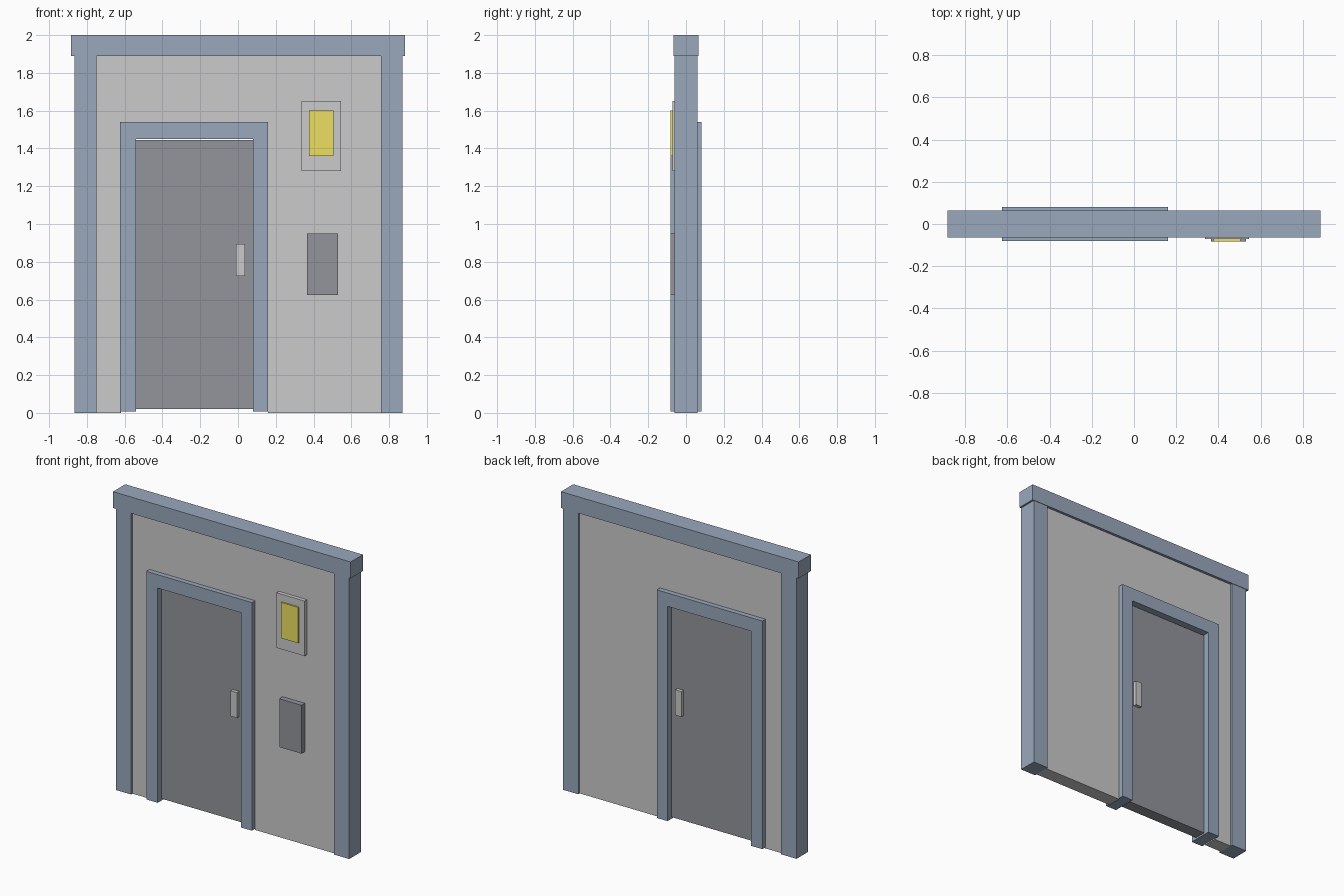
import bpy, bmesh

if "Cube" in bpy.data.objects:
    bpy.data.objects.remove(bpy.data.objects["Cube"])


def material(name, rgb):
    m = bpy.data.materials.new(name)
    m.diffuse_color = (*rgb, 1)
    m.use_nodes = True
    m.node_tree.nodes["Principled BSDF"].inputs["Base Color"].default_value = m.diffuse_color
    return m


BLUE = material("blue_trim", (0.32, 0.39, 0.50))
DARK = material("dark_grey", (0.29, 0.30, 0.33))
YELLOW = material("yellow", (0.85, 0.74, 0.12))


def extrude(name, profile, y0, y1, mat=None):
    """Extrude an x-z outline from y0 to y1."""
    bm = bmesh.new()
    face = bm.faces.new([bm.verts.new((x, y0, z)) for x, z in profile])
    out = bmesh.ops.extrude_face_region(bm, geom=[face])["geom"]
    moved = [v for v in out if isinstance(v, bmesh.types.BMVert)]
    bmesh.ops.translate(bm, verts=moved, vec=(0, y1 - y0, 0))
    bmesh.ops.recalc_face_normals(bm, faces=bm.faces)
    me = bpy.data.meshes.new(name)
    bm.to_mesh(me)
    bm.free()
    ob = bpy.data.objects.new(name, me)
    bpy.context.collection.objects.link(ob)
    if mat:
        me.materials.append(mat)
    return ob


def box(name, x0, x1, y0, y1, z0, z1, mat=None):
    return extrude(name, [(x0, z0), (x1, z0), (x1, z1), (x0, z1)], y0, y1, mat)


def arch(name, ox0, ox1, otop, ix0, ix1, itop, z0, half, mat=None):
    """Upside-down U outline: outer rectangle with an opening at the bottom."""
    outline = [(ox0, z0), (ix0, z0), (ix0, itop), (ix1, itop),
               (ix1, z0), (ox1, z0), (ox1, otop), (ox0, otop)]
    return extrude(name, outline, -half, half, mat)


# Wall with door opening, side posts and top beam
arch("wall", -0.75, 0.757, 1.89, -0.62, 0.16, 1.54, 0.0, 0.047)
box("left_post", -0.865, -0.75, -0.062, 0.062, 0, 1.89, BLUE)
box("right_post", 0.757, 0.87, -0.062, 0.062, 0, 1.89, BLUE)
box("top_beam", -0.883, 0.883, -0.065, 0.065, 1.89, 2.0, BLUE)

# Door frame, recessed door and a handle on each side
arch("door_frame", -0.625, 0.16, 1.54, -0.54, 0.08, 1.45, 0.008, 0.081, BLUE)
box("door", -0.54, 0.08, -0.04, 0.04, 0.02, 1.445, DARK)
for side, s in (("front", -1), ("back", 1)):
    y0, y1 = sorted((s * 0.04, s * 0.063))
    box(side + "_handle", -0.01, 0.036, y0, y1, 0.725, 0.895)

# Lit sign and control panel on the front
box("sign_backing", 0.335, 0.545, -0.072, -0.047, 1.28, 1.65)
box("sign_light", 0.377, 0.505, -0.083, -0.072, 1.36, 1.60, YELLOW)
box("control_panel", 0.365, 0.53, -0.083, -0.047, 0.625, 0.95, DARK)
